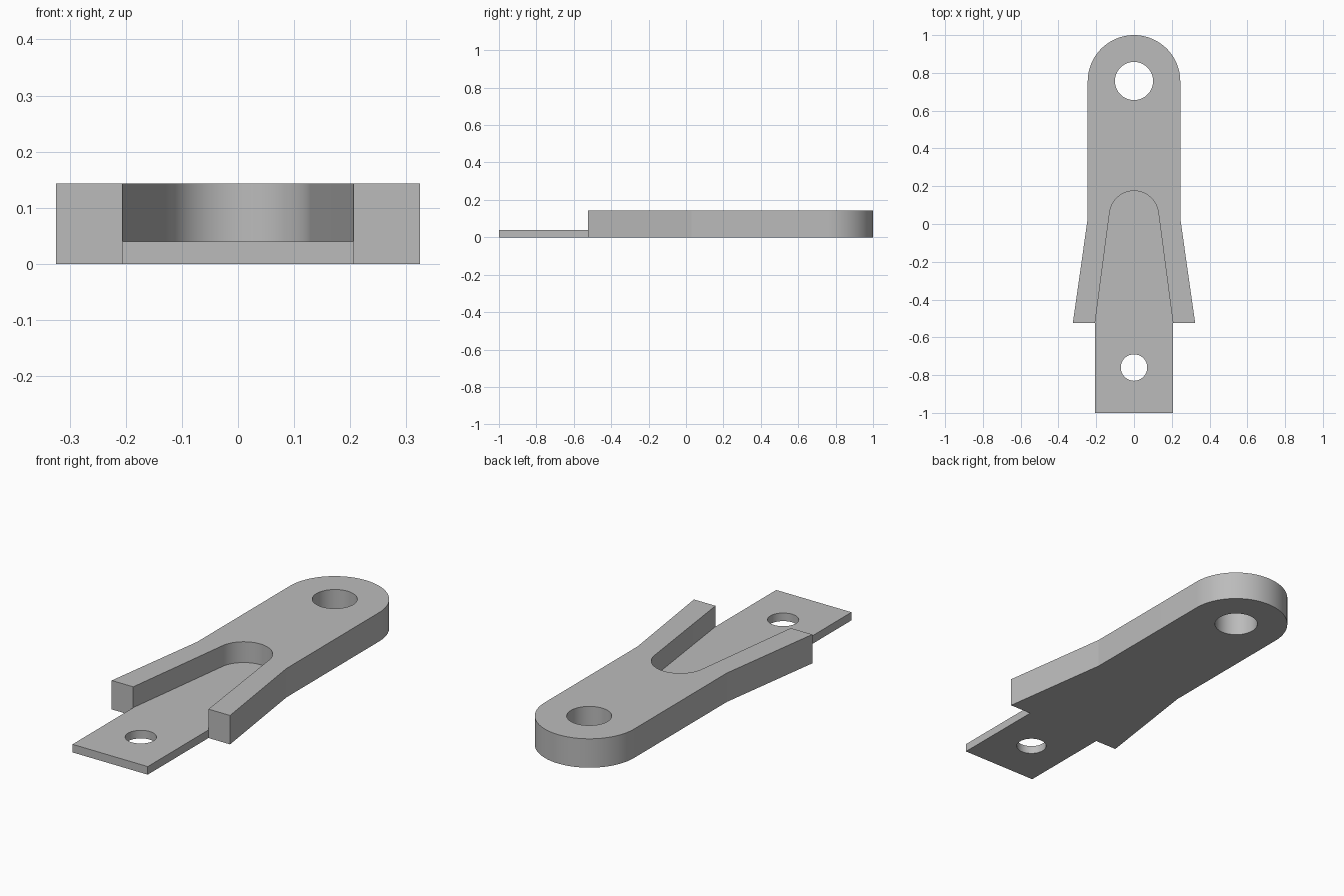
import bpy, bmesh
from math import sin, cos, pi, radians, atan2

cube = bpy.data.objects.get("Cube")
if cube:
    bpy.data.objects.remove(cube, do_unlink=True)

# Main dimensions
HEIGHT, FLOOR = 0.143, 0.04
HEAD_Y, HEAD_R = 0.755, 0.245
STEP_Y, FLARE_X, TONGUE_X = -0.525, 0.324, 0.206
SLOT_Y, SLOT_R = 0.045, 0.13

grey = bpy.data.materials.new("plain_grey")
grey.use_nodes = True
colour = (0.5, 0.5, 0.5, 1)
grey.diffuse_color = colour
grey.node_tree.nodes["Principled BSDF"].inputs["Base Color"].default_value = colour


def arc(y, radius, start, end, steps):
    """Points of an arc centred on the middle line."""
    angles = [start + (end - start) * i / steps for i in range(steps + 1)]
    return [(radius * cos(a), y + radius * sin(a)) for a in angles]


def prism(name, outline, low, high):
    """Extrude a flat outline between two heights."""
    bm = bmesh.new()
    face = bm.faces.new([bm.verts.new((x, y, low)) for x, y in outline])
    top = bmesh.ops.extrude_face_region(bm, geom=[face])["geom"]
    verts = [v for v in top if isinstance(v, bmesh.types.BMVert)]
    bmesh.ops.translate(bm, verts=verts, vec=(0, 0, high - low))
    bmesh.ops.recalc_face_normals(bm, faces=bm.faces)
    mesh = bpy.data.meshes.new(name)
    bm.to_mesh(mesh)
    bm.free()
    mesh.materials.append(grey)
    obj = bpy.data.objects.new(name, mesh)
    bpy.context.collection.objects.link(obj)
    return obj


def combine(target, tool, operation):
    """Apply an exact boolean and remove the tool."""
    bpy.context.view_layer.objects.active = target
    mod = target.modifiers.new(operation.title(), "BOOLEAN")
    mod.operation, mod.solver, mod.object = operation, "EXACT", tool
    bpy.ops.object.modifier_apply(modifier=mod.name)
    bpy.data.objects.remove(tool, do_unlink=True)


# Link body: round head, straight shank and flared fork
body_outline = arc(HEAD_Y, HEAD_R, 0, pi, 64)
body_outline += [(-HEAD_R, 0.03), (-FLARE_X, STEP_Y), (FLARE_X, STEP_Y), (HEAD_R, 0.03)]
link = prism("forked_link", body_outline, 0, HEIGHT)

# Tapered slot with a rounded end, its walls tangent to the arc
tilt = atan2(TONGUE_X - SLOT_R, SLOT_Y - STEP_Y)
slope = sin(tilt) / cos(tilt)
mouth_y = STEP_Y - 0.1
mouth_x = TONGUE_X + 0.1 * slope
slot_outline = arc(SLOT_Y, SLOT_R, tilt, pi - tilt, 48)
slot_outline += [(-mouth_x, mouth_y), (mouth_x, mouth_y)]
combine(link, prism("slot_cutter", slot_outline, FLOOR, HEIGHT + 0.1), "DIFFERENCE")

# Thin tongue continuing the slot floor
tongue = prism("tongue", [(-TONGUE_X, -1), (TONGUE_X, -1),
                          (TONGUE_X, STEP_Y), (-TONGUE_X, STEP_Y)], 0, FLOOR)
combine(link, tongue, "UNION")

# Pin holes through the head and tongue
for y, radius in ((HEAD_Y + 0.002, 0.101), (-0.76, 0.07)):
    circle = arc(y, radius, 0, 2 * pi, 64)[:-1]
    combine(link, prism("hole_cutter", circle, -0.1, HEIGHT + 0.1), "DIFFERENCE")

# Smooth curved walls, crisp corners
bpy.ops.object.select_all(action="DESELECT")
link.select_set(True)
bpy.context.view_layer.objects.active = link
bpy.ops.object.shade_smooth_by_angle(angle=radians(6))
